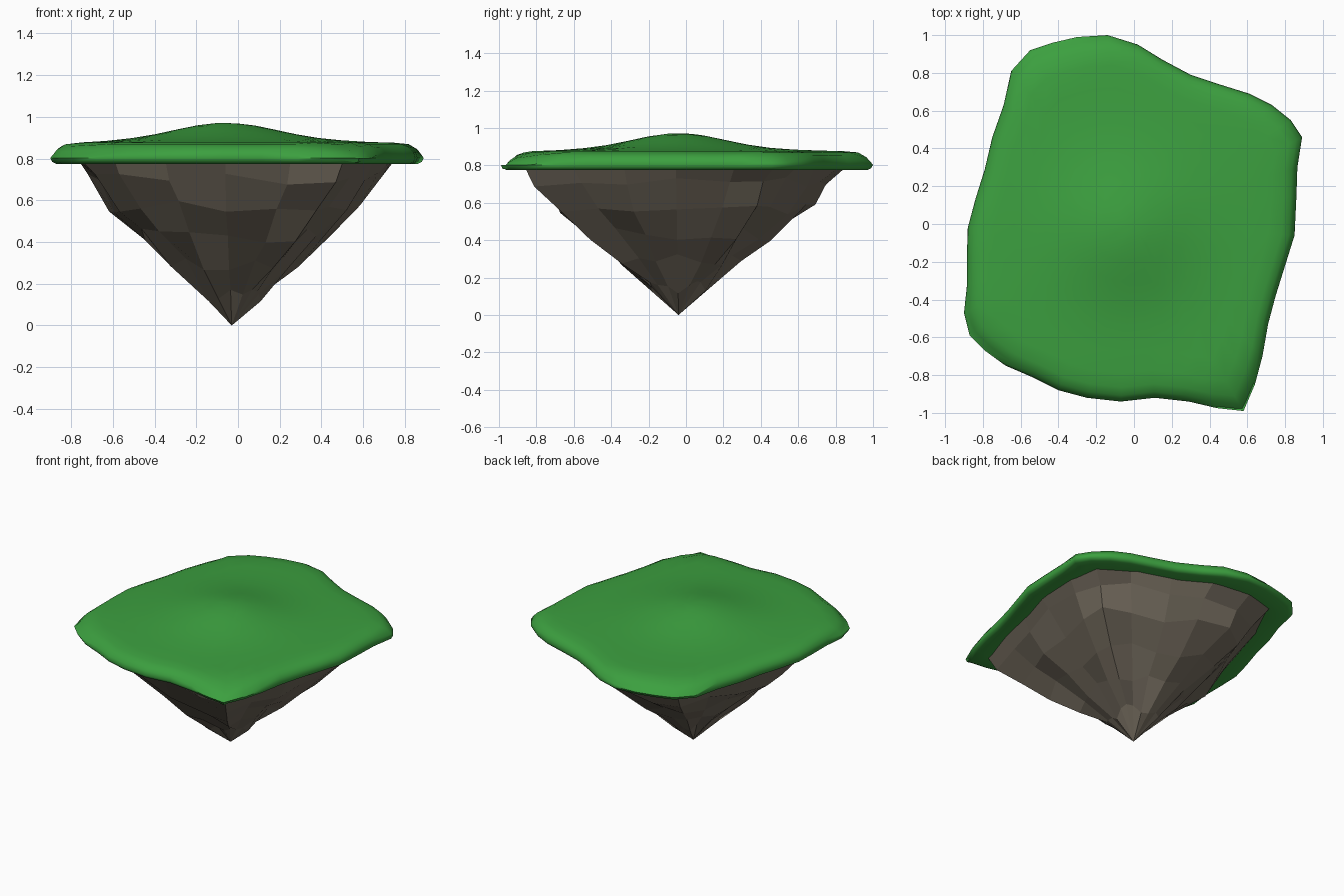
import bpy, bmesh, math, random
from mathutils import Vector

if "Cube" in bpy.data.objects:
    bpy.data.objects.remove(bpy.data.objects["Cube"])

random.seed(7)

# Island outline seen from above, counter-clockwise from the front right corner
OUTLINE = [(.58, -.99), (.64, -.85), (.68, -.70), (.71, -.53), (.75, -.38), (.80, -.22),
           (.85, -.06), (.86, .15), (.865, .30), (.89, .46), (.83, .55), (.73, .63),
           (.61, .69), (.45, .74), (.30, .79), (.15, .87), (.02, .95), (-.14, 1.0),
           (-.30, .99), (-.43, .96), (-.55, .92), (-.65, .81), (-.69, .63), (-.75, .46),
           (-.79, .29), (-.84, .13), (-.88, -.02), (-.885, -.18), (-.885, -.33), (-.90, -.47),
           (-.87, -.59), (-.79, -.67), (-.68, -.75), (-.54, -.81), (-.40, -.88), (-.25, -.92),
           (-.07, -.94), (.11, -.92), (.29, -.94), (.44, -.975)]


def material(name, color):
    m = bpy.data.materials.new(name)
    m.diffuse_color = (*color, 1)
    m.use_nodes = True
    m.node_tree.nodes["Principled BSDF"].inputs["Base Color"].default_value = m.diffuse_color
    return m


def loft(name, rings, first_tip, last_tip, mat):
    """Skin a stack of closed rings, closing both ends with a fan."""
    bm = bmesh.new()
    rows = [[bm.verts.new(p) for p in ring] for ring in rings]
    n = len(rows[0])
    for a, b in zip(rows, rows[1:]):
        for i in range(n):
            j = (i + 1) % n
            bm.faces.new((a[i], a[j], b[j], b[i]))
    for row, tip in ((rows[0], first_tip), (rows[-1], last_tip)):
        t = bm.verts.new(tip)
        for i in range(n):
            bm.faces.new((row[i], row[(i + 1) % n], t))
    bmesh.ops.recalc_face_normals(bm, faces=bm.faces)
    me = bpy.data.meshes.new(name)
    bm.to_mesh(me)
    bm.free()
    ob = bpy.data.objects.new(name, me)
    bpy.context.collection.objects.link(ob)
    me.materials.append(mat)
    return ob


# Grass cap: rounded rim, nearly flat top, soft hill in the middle
def hill(x, y):
    return .092 * math.exp(-((x + .06) ** 2 + (y + .04) ** 2) / (2 * .25 ** 2))


profile = [(.84, .782), (.97, .775), (.99, .785), (1.0, .803), (.99, .832), (.965, .854),
           (.92, .869), (.84, .876), (.72, .878), (.58, .88), (.45, .88), (.33, .88),
           (.22, .88), (.11, .88)]
rings = []
for k, (s, z) in enumerate(profile):
    ring = []
    for x, y in OUTLINE:
        h = hill(x * s, y * s) if k > 3 else 0
        # far corners sag a little
        sag = .25 * max(0, math.hypot(x * s, y * s) - .93) if k > 3 else 0
        ring.append((x * s, y * s, z + h - sag))
    rings.append(ring)
grass = loft("grass_cap", rings, (0, 0, .782), (0, 0, .88 + hill(0, 0)),
             material("grass", (.045, .35, .05)))
bpy.context.view_layer.objects.active = grass
grass.select_set(True)
bpy.ops.object.shade_smooth_by_angle(angle=math.radians(60))

# Rock: faceted tapering underside narrowing to a point
tip = Vector((-.03, -.04, 0))
levels = [(.80, .875), (.70, .81), (.57, .70), (.43, .52), (.29, .345), (.15, .17)]
columns = OUTLINE[::2]
ridge = [random.uniform(-.05, .035) for _ in columns]
rings = []
for k, (z, s) in enumerate(levels):
    ring = []
    for i, (x, y) in enumerate(columns):
        rough = 0 if k == 0 else 1
        f = s * (1 + rough * (ridge[i] + random.uniform(-.05, .04)))
        dz = rough * random.uniform(-.035, .035)
        # centre drifts toward the tip lower down
        c = tip * (1 - z / .8)
        ring.append((c.x + x * f, c.y + y * f, z + dz))
    rings.append(ring)
loft("rock_base", rings, (0, 0, .80), tip, material("rock", (.17, .145, .11)))
